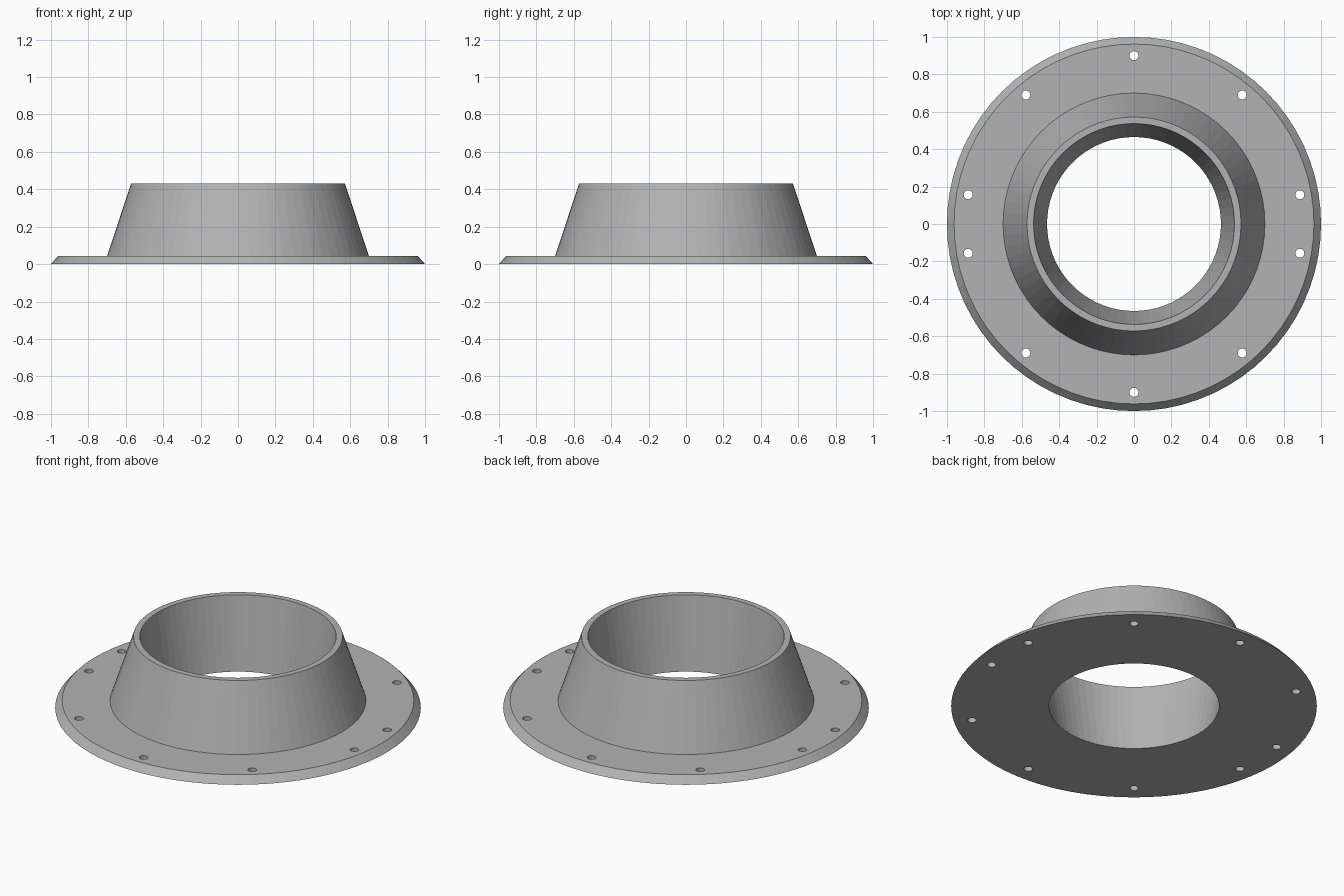
import bpy, bmesh, math

if "Cube" in bpy.data.objects:
    bpy.data.objects.remove(bpy.data.objects["Cube"])

SEGMENTS = 72

steel = bpy.data.materials.new("grey steel")
steel.diffuse_color = (0.45, 0.45, 0.45, 1)
steel.use_nodes = True
steel.node_tree.nodes["Principled BSDF"].inputs["Base Color"].default_value = steel.diffuse_color


def lathe(name, profile):
    """Revolve a closed (radius, z) profile around the z axis."""
    bm = bmesh.new()
    rings = []
    for i in range(SEGMENTS):
        a = 2 * math.pi * i / SEGMENTS
        rings.append([bm.verts.new((r * math.cos(a), r * math.sin(a), z)) for r, z in profile])
    n = len(profile)
    for i in range(SEGMENTS):
        a, b = rings[i], rings[(i + 1) % SEGMENTS]
        for j in range(n):
            k = (j + 1) % n
            bm.faces.new((a[j], b[j], b[k], a[k]))
    bmesh.ops.recalc_face_normals(bm, faces=bm.faces)
    mesh = bpy.data.meshes.new(name)
    bm.to_mesh(mesh)
    bm.free()
    obj = bpy.data.objects.new(name, mesh)
    bpy.context.collection.objects.link(obj)
    mesh.materials.append(steel)
    return obj


# Bevelled flange, tapered collar and tapered bore in one closed section
flange = lathe("flanged_collar", [(0.465, 0), (1.0, 0), (0.962, 0.043), (0.70, 0.043),
                                  (0.572, 0.43), (0.537, 0.43)])

# Bolt hole cutters, mirrored front to back
bm = bmesh.new()
for side in (1, -1):
    for angle in (10, 50, 90, 130, 170):
        a = math.radians(angle)
        made = bmesh.ops.create_cone(bm, cap_ends=True, segments=24, radius1=0.024,
                                     radius2=0.024, depth=0.2)
        bmesh.ops.translate(bm, verts=made["verts"],
                            vec=(0.9 * math.cos(a), side * 0.9 * math.sin(a), 0.02))
mesh = bpy.data.meshes.new("bolt_hole_cutters")
bm.to_mesh(mesh)
bm.free()
mesh.materials.append(steel)
cutters = bpy.data.objects.new("bolt_hole_cutters", mesh)
bpy.context.collection.objects.link(cutters)
cutters.hide_render = True

# Cut the bolt holes through the flange
cut = flange.modifiers.new("bolt_holes", 'BOOLEAN')
cut.operation = 'DIFFERENCE'
cut.solver = 'EXACT'
cut.object = cutters
bpy.context.view_layer.objects.active = flange
flange.select_set(True)
bpy.ops.object.modifier_apply(modifier=cut.name)
bpy.data.objects.remove(cutters)
